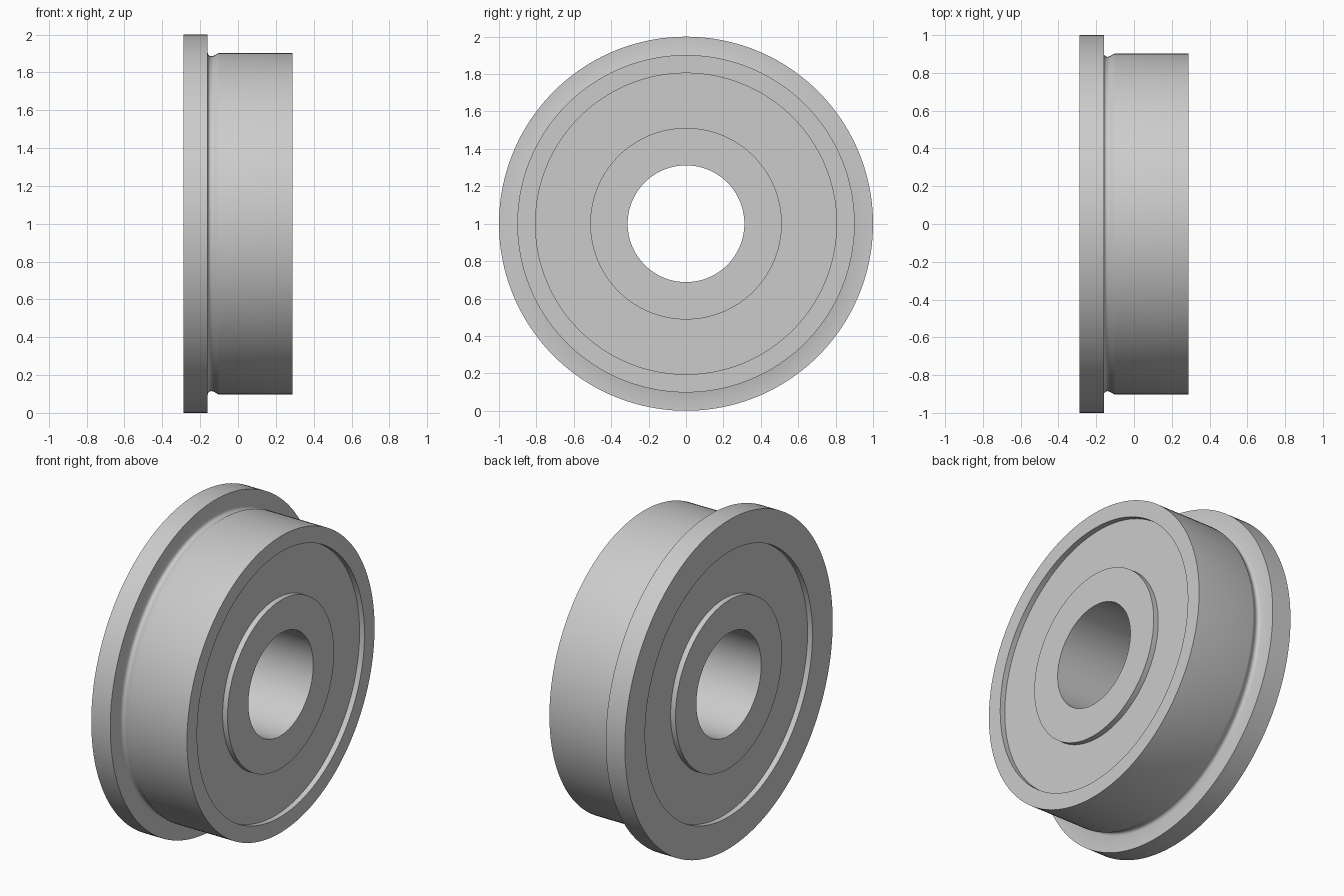
import bpy, bmesh, math

if "Cube" in bpy.data.objects:
    bpy.data.objects.remove(bpy.data.objects["Cube"])

SEGMENTS = 160
HALF = 0.288      # half the width along x
RECESS = 0.255    # shield face, set back from the ring faces


def lathe_x(name, profile, centre_z):
    """Revolve a closed (x, radius) profile around the x axis."""
    bm = bmesh.new()
    rings = []
    for i in range(SEGMENTS):
        a = 2 * math.pi * i / SEGMENTS
        rings.append([bm.verts.new((x, r * math.cos(a), r * math.sin(a)))
                      for x, r in profile])
    n = len(profile)
    for i in range(SEGMENTS):
        a, b = rings[i], rings[(i + 1) % SEGMENTS]
        for j in range(n):
            k = (j + 1) % n
            bm.faces.new((a[j], a[k], b[k], b[j]))
    bmesh.ops.recalc_face_normals(bm, faces=bm.faces)
    mesh = bpy.data.meshes.new(name)
    bm.to_mesh(mesh)
    bm.free()
    obj = bpy.data.objects.new(name, mesh)
    obj.location.z = centre_z
    bpy.context.collection.objects.link(obj)
    bpy.ops.object.select_all(action='DESELECT')
    obj.select_set(True)
    bpy.context.view_layer.objects.active = obj
    bpy.ops.object.shade_smooth_by_angle(angle=math.radians(35))
    return obj


# Bore, inner ring face, recessed shield and outer ring lip (right side)
side = [(HALF, 0.312), (HALF, 0.512), (RECESS, 0.512),
        (RECESS, 0.805), (HALF, 0.805)]

# Outer race, rounded relief groove and flange
outside = [(HALF, 0.902), (-0.10, 0.902), (-0.108, 0.900), (-0.126, 0.889),
           (-0.134, 0.886), (-0.142, 0.885), (-0.150, 0.887),
           (-0.156, 0.892), (-0.160, 0.902), (-0.160, 1.0), (-HALF, 1.0)]

# The left side mirrors the right
mirrored = [(-x, r) for x, r in reversed(side)]
lathe_x("flanged_bearing", side + outside + mirrored, 1.0)
